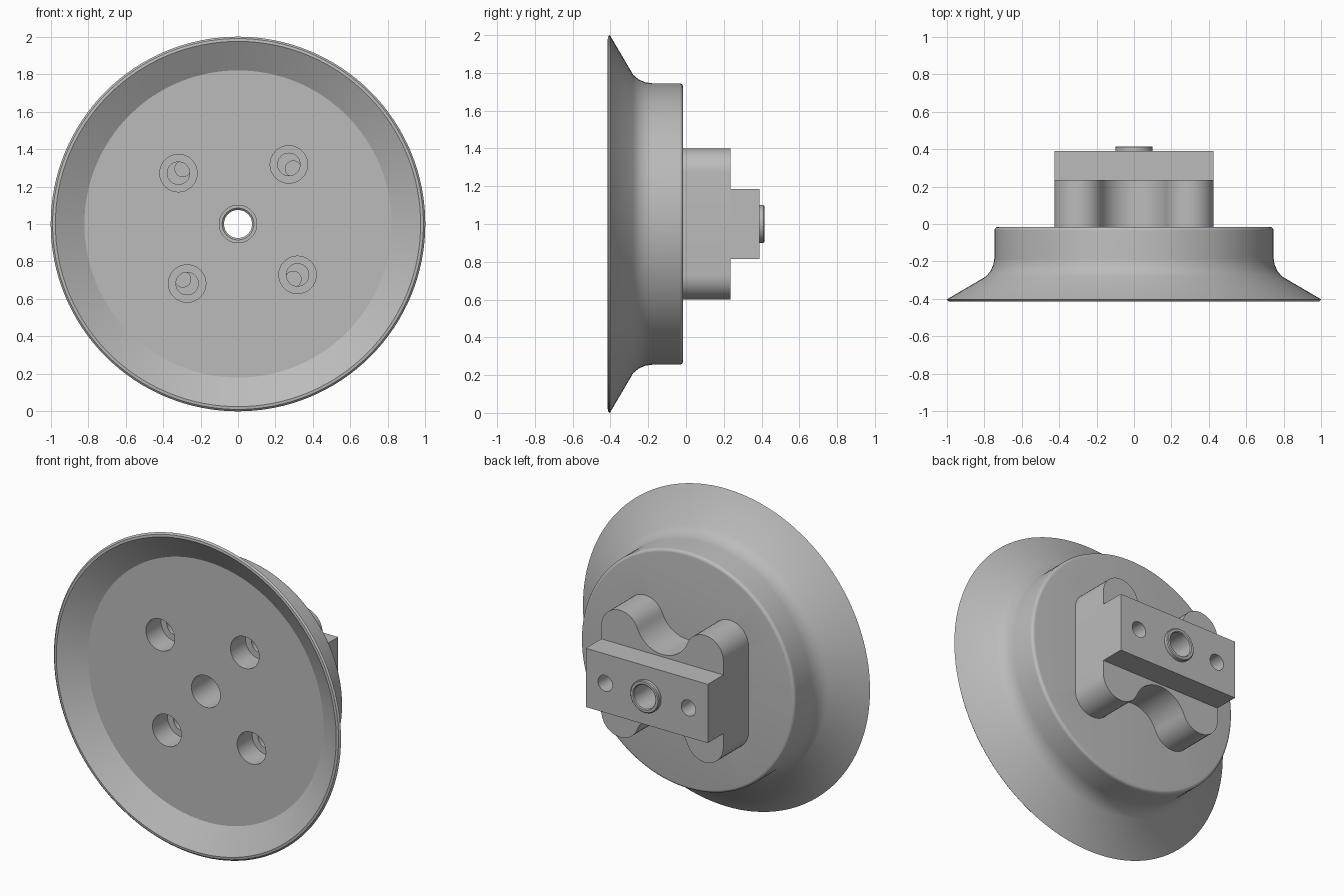
import bpy, bmesh
from math import sin, cos, pi, radians, atan2
from mathutils import Matrix

if "Cube" in bpy.data.objects:
    bpy.data.objects.remove(bpy.data.objects["Cube"])

grey = bpy.data.materials.new("plain grey")
grey.use_nodes = True
colour = (0.5, 0.5, 0.5, 1)
grey.diffuse_color = colour
grey.node_tree.nodes["Principled BSDF"].inputs["Base Color"].default_value = colour

AXIS_Z = 1.0      # height of the turning axis, which runs along y


def make(name, bm):
    bmesh.ops.recalc_face_normals(bm, faces=bm.faces)
    mesh = bpy.data.meshes.new(name)
    bm.to_mesh(mesh)
    bm.free()
    mesh.materials.append(grey)
    obj = bpy.data.objects.new(name, mesh)
    bpy.context.collection.objects.link(obj)
    return obj


def lathe(name, profile, steps=128):
    """Spin a closed (radius, y) outline around the y axis."""
    bm = bmesh.new()
    rings = [[bm.verts.new((r * cos(2 * pi * i / steps), y, AXIS_Z + r * sin(2 * pi * i / steps)))
              for i in range(steps)] for r, y in profile]
    for a, b in zip(rings, rings[1:] + rings[:1]):
        for i in range(steps):
            j = (i + 1) % steps
            bm.faces.new((a[i], a[j], b[j], b[i]))
    return make(name, bm)


def prism(name, outline, y0, y1):
    """Extrude an (x, z) outline along y."""
    bm = bmesh.new()
    front = bm.faces.new([bm.verts.new((x, y0, AXIS_Z + z)) for x, z in outline])
    new = bmesh.ops.extrude_face_region(bm, geom=[front])["geom"]
    bmesh.ops.translate(bm, vec=(0, y1 - y0, 0),
                        verts=[v for v in new if isinstance(v, bmesh.types.BMVert)])
    return make(name, bm)


def arc(cx, cz, r, a0, a1, n=16):
    return [(cx + r * cos(a0 + (a1 - a0) * i / n), cz + r * sin(a0 + (a1 - a0) * i / n))
            for i in range(n + 1)]


def drill(obj, x, z, r, y0, y1):
    """Cut a round hole along y, then discard the cutter."""
    cutter = prism("cutter", arc(x, z, r, 0, 2 * pi, 40)[:-1], y0, y1)
    mod = obj.modifiers.new("hole", "BOOLEAN")
    mod.operation, mod.solver, mod.object = "DIFFERENCE", "EXACT", cutter
    bpy.context.view_layer.objects.active = obj
    bpy.ops.object.modifier_apply(modifier=mod.name)
    bpy.data.objects.remove(cutter)


# Flared dish with a rounded rim, hub and shallow front recess
BACK = -0.015
dish = lathe("flared_dish", [
    (0.1, -0.32), (0.82, -0.32), (0.975, -0.415), (0.99, -0.413), (1.0, -0.403),
    (0.79, -0.28), (0.765, -0.25), (0.75, -0.215), (0.745, -0.18)]
    + arc(0.725, BACK - 0.02, 0.02, 0, pi / 2, 5) + [(0.1, BACK)])

# Counterbored bolt holes in the dish, turned slightly against the bracket
BOLT = 0.418
for k in range(4):
    a = radians(50 + 90 * k - 0.5)
    x, z = BOLT * cos(a), BOLT * sin(a)
    drill(dish, x, z, 0.1, -0.5, -0.17)
    drill(dish, x, z, 0.06, -0.3, 0.1)

# Bracket with four rounded lobes and a valley above and below
LOBE_X, LOBE_Z, LOBE_R = 0.295, 0.27, 0.13
VALLEY_Z, VALLEY_R = 0.387, 0.187
lean = atan2(VALLEY_Z - LOBE_Z, LOBE_X)
upper = (arc(LOBE_X, LOBE_Z, LOBE_R, 0, pi - lean)
         + arc(0, VALLEY_Z, VALLEY_R, -lean, lean - pi, 24)[1:-1]
         + arc(-LOBE_X, LOBE_Z, LOBE_R, lean, pi))
SHELF = 0.235
bracket = prism("lobed_bracket", upper + [(-x, -z) for x, z in upper], BACK, SHELF)
drill(bracket, 0, 0, 0.1, -0.1, 0.5)
for sx in (-1, 1):
    for sz in (-1, 1):
        drill(bracket, sx * 0.295, sz * 0.295, 0.042, -0.1, 0.15)

# Cross bar with two blind screw holes
W, H = 0.425, 0.185
bar = prism("cross_bar", [(W, H), (-W, H), (-W, -H), (W, -H)], SHELF, 0.39)
drill(bar, 0, 0, 0.1, 0.1, 0.5)
for sx in (-1, 1):
    drill(bar, sx * 0.29, 0, 0.05, 0.26, 0.5)

# Bushing through the middle
bushing = lathe("bushing", [
    (0.085, -0.02), (0.1, -0.02), (0.1, 0.41), (0.095, 0.415),
    (0.08, 0.415), (0.075, 0.41), (0.075, -0.01)], 40)

# Smooth the curved faces and keep the edges crisp
bpy.ops.object.select_all(action="DESELECT")
for obj in (dish, bracket, bar, bushing):
    obj.select_set(True)
bpy.context.view_layer.objects.active = dish
bpy.ops.object.shade_smooth_by_angle(angle=radians(25))
